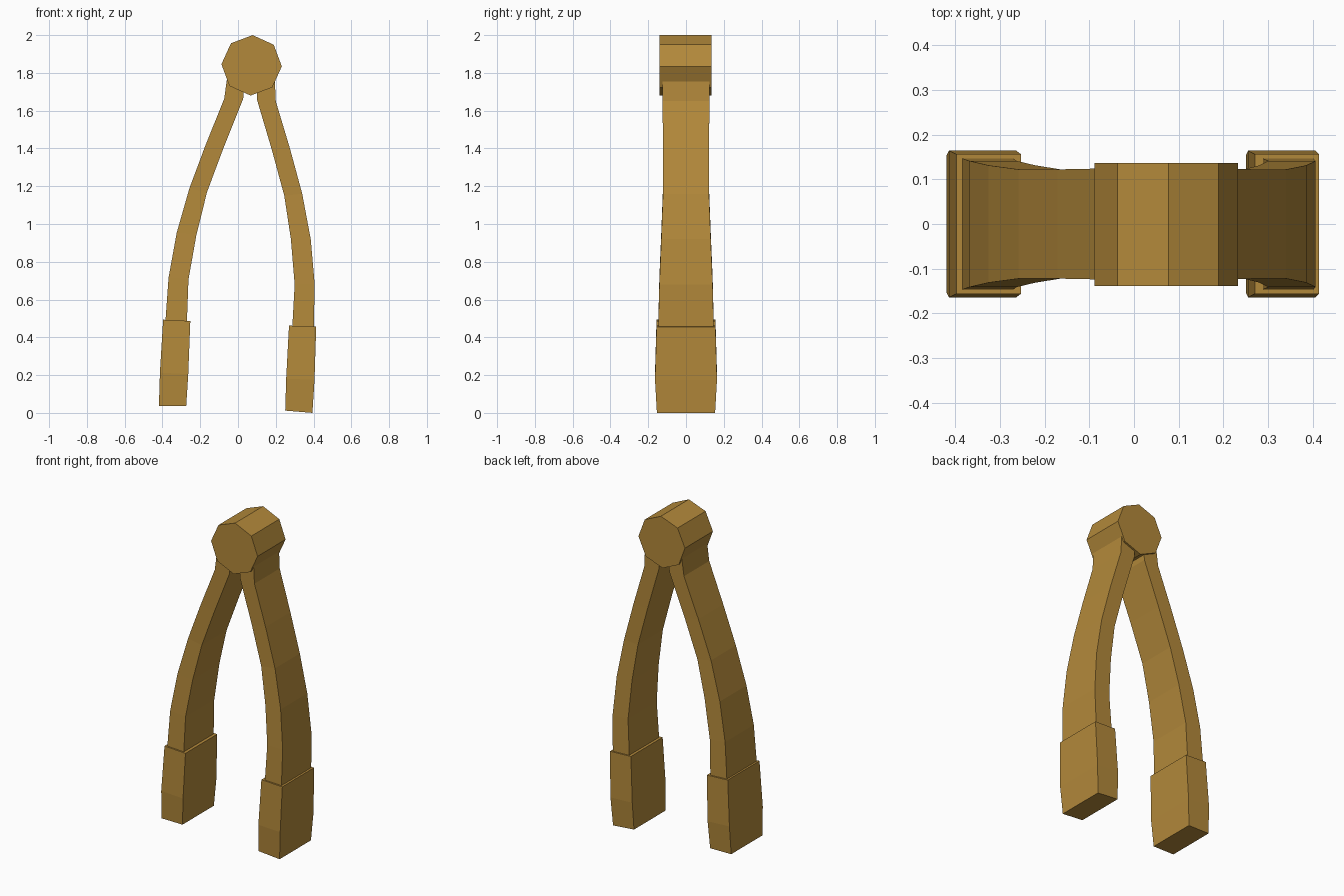
import bpy
import bmesh
from math import cos, sin, radians

cube = bpy.data.objects.get("Cube")
if cube:
    bpy.data.objects.remove(cube, do_unlink=True)

wood = bpy.data.materials.new("warm_tan")
wood.use_nodes = True
tan = (0.45, 0.25, 0.043, 1.0)
wood.diffuse_color = tan
wood.node_tree.nodes["Principled BSDF"].inputs["Base Color"].default_value = tan

HINGE_X, HINGE_Z = 0.072, 1.84


def finish(name, bm):
    bmesh.ops.recalc_face_normals(bm, faces=bm.faces)
    mesh = bpy.data.meshes.new(name)
    bm.to_mesh(mesh)
    bm.free()
    mesh.materials.append(wood)
    obj = bpy.data.objects.new(name, mesh)
    bpy.context.collection.objects.link(obj)
    return obj


def loft(name, sections, side, angle):
    """Join rectangular sections (outer x, z, inner x, z, half depth), swung about the hinge."""
    c, s = cos(radians(angle)), sin(radians(angle))

    def place(x, z, y):
        dx, dz = x - HINGE_X, z - HINGE_Z
        return (HINGE_X + side * (dx * c - dz * s), y, HINGE_Z + dx * s + dz * c)

    bm = bmesh.new()
    rings = []
    for ox, oz, ix, iz, d in sections:
        corners = ((ox, oz, -d), (ox, oz, d), (ix, iz, d), (ix, iz, -d))
        rings.append([bm.verts.new(place(*p)) for p in corners])
    for a, b in zip(rings, rings[1:]):
        for i in range(4):
            j = (i + 1) % 4
            bm.faces.new((a[i], a[j], b[j], b[i]))
    bm.faces.new(rings[0])
    bm.faces.new(rings[-1])
    finish(name, bm)


# Curved arm and the thicker grip at its end
arm = [
    (0.195, 1.76, 0.10, 1.76, 0.125),
    (0.20, 1.65, 0.10, 1.66, 0.124),
    (0.275, 1.40, 0.18, 1.39, 0.122),
    (0.34, 1.16, 0.245, 1.15, 0.122),
    (0.385, 0.92, 0.28, 0.92, 0.131),
    (0.406, 0.68, 0.30, 0.68, 0.141),
    (0.40, 0.40, 0.285, 0.41, 0.148),
]
grip = [
    (0.414, 0.456, 0.27, 0.462, 0.156),
    (0.405, 0.175, 0.255, 0.181, 0.164),
    (0.394, 0.0, 0.25, 0.012, 0.154),
]
for label, side, angle in (("left", 1, 0), ("right", -1, 5.3)):
    loft(label + "_arm", arm, side, angle)
    loft(label + "_grip", grip, side, angle)

# Octagonal hinge barrel running front to back
bm = bmesh.new()
front = [bm.verts.new((HINGE_X + 0.16 * cos(radians(88 + 45 * i)), -0.139,
                       HINGE_Z + 0.16 * sin(radians(88 + 45 * i)))) for i in range(8)]
face = bm.faces.new(front)
extruded = bmesh.ops.extrude_face_region(bm, geom=[face], use_keep_orig=True)
moved = [v for v in extruded["geom"] if isinstance(v, bmesh.types.BMVert)]
bmesh.ops.translate(bm, verts=moved, vec=(0, 0.275, 0))
finish("hinge_barrel", bm)
